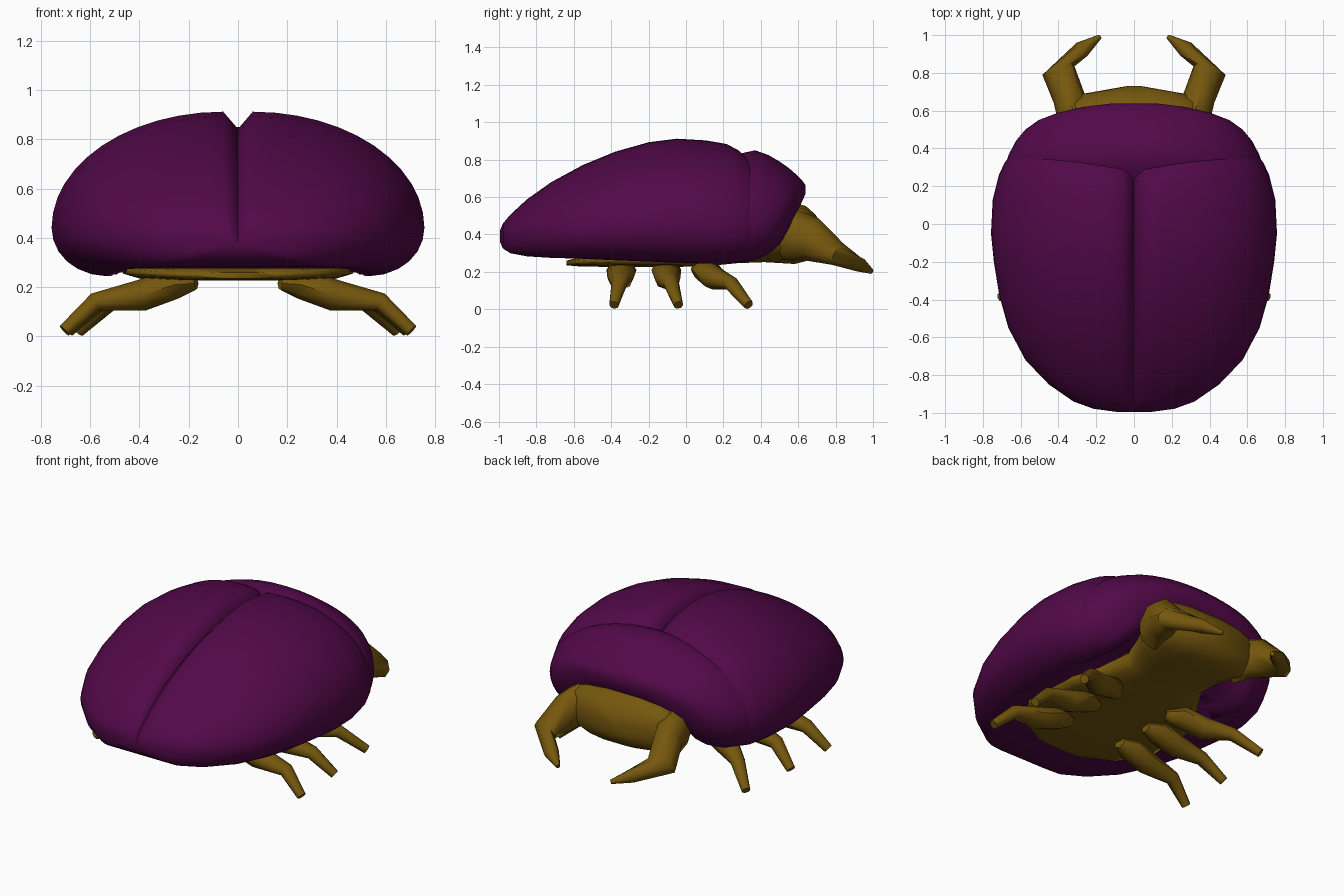
import bpy, bmesh, math
from mathutils import Vector, Matrix

if "Cube" in bpy.data.objects:
    bpy.data.objects.remove(bpy.data.objects["Cube"])


def material(name, rgb):
    m = bpy.data.materials.new(name)
    m.diffuse_color = (*rgb, 1)
    m.use_nodes = True
    m.node_tree.nodes["Principled BSDF"].inputs["Base Color"].default_value = m.diffuse_color
    return m


PURPLE = material("shell purple", (0.084, 0.0026, 0.066))
BROWN = material("body brown", (0.178, 0.095, 0.004))


def loft(name, rings, mat, angle=40, mirror=False):
    """Skin closed rings of equal length and cap both ends."""
    bm = bmesh.new()
    vs = [[bm.verts.new(p) for p in ring] for ring in rings]
    n = len(vs[0])
    for a, b in zip(vs, vs[1:]):
        for i in range(n):
            j = (i + 1) % n
            bm.faces.new((a[i], a[j], b[j], b[i]))
    bm.faces.new(vs[0])
    bm.faces.new(vs[-1])
    bmesh.ops.recalc_face_normals(bm, faces=bm.faces)
    if mirror:
        geo = bmesh.ops.duplicate(bm, geom=bm.verts[:] + bm.edges[:] + bm.faces[:])["geom"]
        for v in [g for g in geo if isinstance(g, bmesh.types.BMVert)]:
            v.co.x = -v.co.x
        bmesh.ops.reverse_faces(bm, faces=[g for g in geo if isinstance(g, bmesh.types.BMFace)])
    me = bpy.data.meshes.new(name)
    bm.to_mesh(me)
    bm.free()
    ob = bpy.data.objects.new(name, me)
    bpy.context.collection.objects.link(ob)
    me.materials.append(mat)
    bpy.ops.object.select_all(action='DESELECT')
    ob.select_set(True)
    bpy.context.view_layer.objects.active = ob
    bpy.ops.object.shade_smooth_by_angle(angle=math.radians(angle))
    return ob


def shell_half(y, w, zt, zm, zb, seam, depth, sweep=0.0):
    """Right half of a shell section: domed top, rolled lip, hollowed underside."""
    pts = [(0, zt - depth)]
    for i in range(13):
        a = math.pi / 2 * (1 - i / 12)
        pts.append((seam + (w - seam) * math.cos(a), zm + (zt - zm) * math.sin(a)))
    for i in range(1, 7):
        a = math.pi / 2 * i / 6
        pts.append((w * (0.72 + 0.28 * math.cos(a)), zm - (zm - zb) * math.sin(a)))
    lift = 0.12 if 0.08 < y < 0.53 else 0.03 if -0.7 < y < 0.4 else 0.0
    pts += [(w * 0.62, zb + lift * 0.4), (w * 0.5, zb + lift), (0, zb + lift)]
    return [(x, y + sweep * (x / w) * (2 - x / w), z) for x, z in pts]


# Wing cases: y, half width, top, widest height, bottom, seam half width, seam depth
wing = [
    (-0.995, 0.09, 0.42, 0.395, 0.36, 0.03, 0.012),
    (-0.978, 0.215, 0.46, 0.395, 0.325, 0.04, 0.02),
    (-0.94, 0.32, 0.505, 0.395, 0.30, 0.045, 0.025),
    (-0.85, 0.45, 0.588, 0.40, 0.283, 0.05, 0.03),
    (-0.72, 0.575, 0.68, 0.41, 0.275, 0.055, 0.035),
    (-0.55, 0.665, 0.772, 0.42, 0.27, 0.06, 0.045),
    (-0.38, 0.713, 0.842, 0.43, 0.262, 0.06, 0.055),
    (-0.2, 0.742, 0.893, 0.44, 0.255, 0.06, 0.065),
    (-0.05, 0.757, 0.912, 0.44, 0.248, 0.06, 0.07),
    (0.1, 0.748, 0.903, 0.44, 0.245, 0.06, 0.07),
    (0.2, 0.715, 0.885, 0.44, 0.245, 0.06, 0.07),
    (0.25, 0.685, 0.855, 0.44, 0.26, 0.06, 0.06),
    (0.30, 0.635, 0.80, 0.44, 0.29, 0.05, 0.04),
    (0.34, 0.56, 0.72, 0.45, 0.33, 0.04, 0.02),
]
loft("wing_cases", [shell_half(*s, sweep=0.3 * max(0, s[0])) for s in wing],
     PURPLE, 80, mirror=True)


# Thorax shield: full sections whose underside rises to form a hood over the head
def shield_ring(y, w, zt, zm, zb):
    half = shell_half(y, w, zt, zm, zb, 0, 0)[1:]
    return half + [(-x, yy, z) for x, yy, z in half[-2:0:-1]]


shield = [
    (0.12, 0.66, 0.74, 0.44, 0.28), (0.22, 0.69, 0.795, 0.44, 0.26),
    (0.30, 0.687, 0.835, 0.44, 0.25), (0.37, 0.662, 0.85, 0.45, 0.262),
    (0.44, 0.625, 0.825, 0.46, 0.295), (0.50, 0.575, 0.79, 0.49, 0.345),
    (0.55, 0.505, 0.755, 0.53, 0.43), (0.59, 0.40, 0.72, 0.585, 0.51),
    (0.62, 0.27, 0.69, 0.625, 0.575), (0.638, 0.12, 0.665, 0.645, 0.615),
]
loft("thorax_shield", [shield_ring(*s) for s in shield], PURPLE, 80)


# Belly, neck and head: rounded box-like ovals along y
def oval(y, w, z0, z1, n=16, power=0.75):
    ring = []
    for i in range(n):
        a = 2 * math.pi * (i + 0.5) / n
        c, s = math.cos(a), math.sin(a)
        ring.append((w * math.copysign(abs(c) ** power, c), y,
                     (z0 + z1) / 2 + (z1 - z0) / 2 * math.copysign(abs(s) ** power, s)))
    return ring


body = [(-0.64, 0.16, 0.235, 0.26), (-0.56, 0.33, 0.228, 0.28),
        (-0.38, 0.46, 0.226, 0.30), (-0.05, 0.45, 0.226, 0.30),
        (0.12, 0.36, 0.23, 0.34), (0.27, 0.27, 0.245, 0.42),
        (0.42, 0.31, 0.25, 0.53), (0.58, 0.40, 0.24, 0.57),
        (0.64, 0.36, 0.255, 0.555), (0.69, 0.27, 0.28, 0.51), (0.73, 0.04, 0.34, 0.45)]
loft("belly_and_head", [oval(*s) for s in body], BROWN, 75)


# Limbs: tapered tubes along (x, y, z, side radius, height radius[, mitre angle]) points
def limb(name, path, sides=8):
    pts = [Vector(p[:3]) for p in path]
    rings = []
    for i, p in enumerate(path):
        d = (pts[min(i + 1, len(pts) - 1)] - pts[max(i - 1, 0)]).normalized()
        side = d.cross(Vector((0, 0, 1))).normalized()
        up = side.cross(d)
        if len(p) > 5:
            side = Matrix.Rotation(p[5], 3, 'Z') @ side
        rings.append([pts[i] + side * p[3] * math.cos(2 * math.pi * k / sides)
                      + up * p[4] * math.sin(2 * math.pi * k / sides) for k in range(sides)])
    loft(name, rings, BROWN, 50, mirror=True)


limb("mandibles", [(0.30, 0.54, 0.40, 0.10, 0.14), (0.345, 0.67, 0.375, 0.085, 0.12),
                   (0.40, 0.812, 0.295, 0.088, 0.065, -0.53), (0.275, 0.925, 0.24, 0.045, 0.04),
                   (0.18, 0.992, 0.203, 0.012, 0.014)])

# Legs: y at hip, thigh, knee and foot, plus foot reach in x
legs = {"front_legs": (0.06, 0.15, 0.24, 0.335, 0.645),
        "middle_legs": (-0.11, -0.10, -0.08, -0.04, 0.69),
        "rear_legs": (-0.34, -0.35, -0.355, -0.385, 0.705)}
for name, (y0, y1, y2, y3, reach) in legs.items():
    limb(name, [(0.18, y0, 0.215, 0.04, 0.03), (0.26, (y0 + y1) / 2, 0.21, 0.08, 0.06),
                (0.39, y1, 0.167, 0.07, 0.064), (reach - 0.125, y2, 0.139, 0.044, 0.038),
                (reach, y3, 0.023, 0.026, 0.027)])
